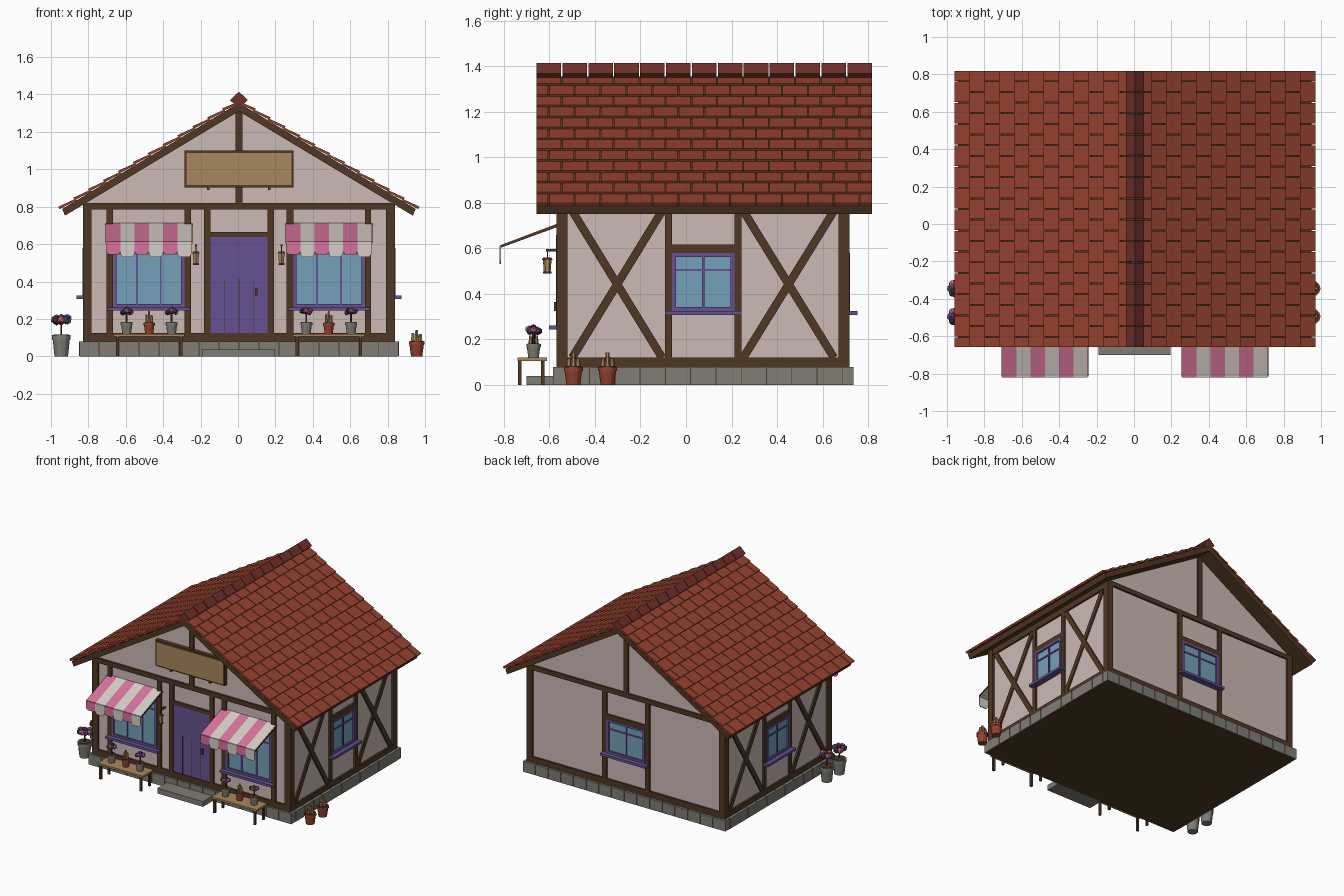
import bpy, bmesh, math, random
from mathutils import Matrix, Vector

if "Cube" in bpy.data.objects:
    bpy.data.objects.remove(bpy.data.objects["Cube"])
random.seed(4)

def lin(c):
    return tuple((v / 255 / 12.92) if v < 11 else ((v / 255 + 0.055) / 1.055) ** 2.4 for v in c) + (1,)

COLOURS = {
    "plaster": (203, 186, 181), "dark_timber": (80, 55, 35), "roof_red": (148, 65, 46),
    "ridge_red": (112, 48, 42), "stone": (128, 125, 117), "purple_paint": (102, 81, 146),
    "glass": (116, 160, 184), "pink_cloth": (214, 114, 155), "white_cloth": (214, 206, 199),
    "tan_wood": (168, 135, 92)}
MATS = {}
for n, c in COLOURS.items():
    MATS[n] = bpy.data.materials.new(n)
    MATS[n].diffuse_color = lin(c)

CX = 0.005                                   # centre line of the house
XL, XR, YF, YB = CX - 0.82, CX + 0.82, -0.555, 0.705   # plaster planes
FRAMES = {                                   # (along, up, depth) -> world
    "y": lambda u, v, w: (u, w, v),
    "x": lambda u, v, w: (w, u, v),
    "front": lambda u, v, w: (u, YF - w, v),
    "back": lambda u, v, w: (u, YB + w, v),
    "right": lambda u, v, w: (XR + w, u, v),
    "left": lambda u, v, w: (XL - w, u, v)}
parts = {}

def part(name, mat):
    bm, mats = parts.setdefault(name, (bmesh.new(), []))
    if mat not in mats:
        mats.append(mat)
    return bm, mats.index(mat)

def prism(name, mat, pts, a, b, frame="y"):
    bm, mi = part(name, mat)
    f = FRAMES[frame]
    lo = [bm.verts.new(f(u, v, a)) for u, v in pts]
    hi = [bm.verts.new(f(u, v, b)) for u, v in pts]
    n = len(pts)
    faces = [bm.faces.new(lo), bm.faces.new(hi[::-1])]
    faces += [bm.faces.new((lo[i], hi[i], hi[(i + 1) % n], lo[(i + 1) % n])) for i in range(n)]
    for face in faces:
        face.material_index = mi
    bmesh.ops.recalc_face_normals(bm, faces=faces)

def rect(name, mat, u0, u1, v0, v1, a, b, frame="y"):
    prism(name, mat, [(u0, v0), (u1, v0), (u1, v1), (u0, v1)], a, b, frame)

def bar(name, mat, p, q, width, a, b, frame):
    p, q = Vector(p), Vector(q)
    d = (q - p).normalized() * width / 2
    s = Vector((-d.y, d.x))
    prism(name, mat, [p + s, q + s, q - s, p - s], a, b, frame)

def cone(name, mat, x, y, z0, z1, r0, r1, sides=12):
    bm, mi = part(name, mat)
    vs = bmesh.ops.create_cone(bm, cap_ends=True, segments=sides, radius1=r0, radius2=r1, depth=z1 - z0,
                               matrix=Matrix.Translation((x, y, (z0 + z1) / 2)))["verts"]
    for f in {f for v in vs for f in v.link_faces}:
        f.material_index = mi

def ball(name, mat, x, y, z, r):
    bm, mi = part(name, mat)
    vs = bmesh.ops.create_icosphere(bm, subdivisions=1, radius=r, matrix=Matrix.Translation((x, y, z)))["verts"]
    for f in {f for v in vs for f in v.link_faces}:
        f.material_index = mi

# foundation: dark core with a ring of stone blocks
BX0, BX1, BY0, BY1 = CX - 0.855, CX + 0.855, -0.585, 0.737
rect("foundation_core", "dark_timber", BX0 + .006, BX1 - .006, 0, .077, BY0 + .006, BY1 - .006)
def stones(a, b, n, place):
    step = (b - a) / n
    for i in range(n):
        place(a + i * step + .002, a + (i + 1) * step - .002)
for y in (BY0, BY1 - .05):
    stones(BX0, BX1, 16, lambda a, b: rect("foundation_stones", "stone", a, b, .001, .08, y, y + .05))
for x in (BX0, BX1 - .05):
    stones(BY0 + .05, BY1 - .05, 11, lambda a, b: rect("foundation_stones", "stone", x, x + .05, .001, .08, a, b))
rect("door_step", "stone", -.19, .195, 0, .04, -.70, BY0)

# plaster body with gables
prism("walls", "plaster", [(XL, .075), (XR, .075), (XR, .82), (CX, 1.32), (XL, .82)], YF, YB)

# timber frame
D0, D1 = -.01, .014
def beam(side, u0, u1, v0, v1):
    rect("timber_frame", "dark_timber", u0, u1, v0, v1, D0, D1, side)
for sx in (-1, 1):
    x0, x1 = sorted((CX + sx * .787, CX + sx * .835))
    for y0, y1 in ((-.569, -.52), (.67, .719)):
        rect("corner_posts", "dark_timber", x0, x1, .08, .815, y0, y1)
for side in ("front", "back"):
    beam(side, XL, XR, .08, .125)
    beam(side, XL, XR, .785, .82)
    beam(side, CX - .019, CX + .019, .82, 1.32)
for side in ("left", "right"):
    beam(side, -.53, .68, .08, .12)
    beam(side, -.53, .68, .765, .81)
    beam(side, -.092, -.062, .12, .77)
    beam(side, .213, .245, .12, .77)
    beam(side, -.062, .213, .58, .617)
    for a, b in ((-.50, -.105), (.252, .65)):
        bar("cross_braces", "dark_timber", (a, .765), (b, .12), .036, D0, .011, side)
        bar("cross_braces", "dark_timber", (a, .12), (b, .765), .036, D0, .010, side)
for s in (-1, 1):
    for c, w in ((.69, .034), (.273, .036), (.170, .034)):
        beam("front", CX + s * c - w / 2, CX + s * c + w / 2, .125, .785)
    beam("back", CX + s * .18 - .018, CX + s * .18 + .018, .125, .785)
beam("front", -.18, .19, .637, .665)
beam("back", CX - .18, CX + .18, .58, .617)

# windows
def window(side, u0, u1, z0, z1, bars, cross):
    rect("window_glass", "glass", u0, u1, z0, z1, -.01, .003, side)
    def strip(a, b, c, d, depth=.016):
        rect("window_frames", "purple_paint", a, b, c, d, -.01, depth, side)
    t = .017
    strip(u0, u0 + t, z0, z1); strip(u1 - t, u1, z0, z1)
    strip(u0, u1, z1 - t, z1); strip(u0, u1, z0, z0 + t)
    for i in range(1, bars + 1):
        u = u0 + (u1 - u0) * i / (bars + 1)
        strip(u - .005, u + .005, z0, z1, .010)
    strip(u0, u1, cross - .005, cross + .005, .009)
    strip(u0 - .03, u1 + .03, z0 - .018, z0, .048)
for s in (-1, 1):
    c = CX + s * .4815
    window("front", c - .19, c + .19, .262, .66, 2, .55)
for side in ("left", "right"):
    window(side, -.062, .213, .325, .58, 1, .505)
window("back", CX - .162, CX + .162, .325, .58, 1, .505)

# door with plank grooves and handle
rect("door", "purple_paint", -.153, .157, .125, .637, -.01, .008, "front")
for x in (-.073, .005, .082):
    rect("door_grooves", "dark_timber", x - .002, x + .002, .125, .415, .006, .0095, "front")
rect("door_handle", "dark_timber", .09, .105, .325, .365, .005, .025, "front")

# sign board
rect("sign_frame", "dark_timber", -.287, .297, .903, 1.1, 0, .03, "front")
rect("sign_face", "tan_wood", -.275, .285, .915, 1.088, .02, .035, "front")
for x in (-.16, .168):
    rect("sign_frame", "dark_timber", x - .007, x + .007, .89, .905, 0, .03, "front")

# roof deck, tiles and ridge caps
RY0, RY1, EAVE, SL, TOP = -.66, .82, .945, .6, 1.355
prism("roof_deck", "dark_timber",
      [(CX - EAVE, TOP - SL * EAVE), (CX, TOP), (CX + EAVE, TOP - SL * EAVE),
       (CX + EAVE - .015, TOP - .045 - SL * (EAVE - .015)), (CX, TOP - .045),
       (CX - EAVE + .015, TOP - .045 - SL * (EAVE - .015))], RY0 + .003, RY1 - .003)
ROWS, COLS = 12, 13
along = Vector((1, -SL)).normalized()
up = Vector((SL, 1)).normalized()
pitch = (EAVE + .01) / along.x / ROWS
tile = (RY1 - RY0) / COLS
for r in range(ROWS):
    a = Vector((0, TOP)) + along * max(.02, r * pitch - .008)
    b = Vector((0, TOP)) + along * ((r + 1) * pitch)
    prof = [a, b + up * .006, b + up * .021, a + up * .010]
    edges = [RY0 + i * tile + (r % 2) * tile / 2 for i in range(COLS + 1)]
    if r % 2:
        edges = [RY0] + edges[:-1] + [RY1]
    for y0, y1 in zip(edges, edges[1:]):
        for s in (-1, 1):
            prism("roof_tiles", "roof_red", [(CX + s * p.x, p.y) for p in prof], y0 + .0025, y1 - .0025)
for i in range(COLS):
    prism("ridge_caps", "ridge_red", [(CX - .048, 1.37), (CX, 1.325), (CX + .048, 1.37), (CX, 1.415)],
          RY0 + i * tile + .003, RY0 + (i + 1) * tile - .003)

# striped awnings with a scalloped valance
for x0, x1 in ((-.705, -.248), (.257, .714)):
    w = (x1 - x0) / 6
    for i in range(6):
        a, b = x0 + i * w, x0 + (i + 1) * w
        mat = ("pink_cloth", "white_cloth")[i % 2]
        prism("awnings", mat, [(YF, .713), (-.815, .615), (-.815, .605), (YF, .70)], a, b, "x")
        low = (.545, .532)[i % 2]
        prism("awnings", mat, [(a, .613), (b, .613), (b, low + .014), (b - .012, low), (a + .012, low),
                               (a, low + .014)], -.82, -.814, "y")
    for x in (x0 - .004, x1):
        prism("awning_rods", "dark_timber", [(YF, .711), (-.815, .613), (-.815, .603), (YF, .698)], x, x + .004, "x")

# lanterns on brackets
for x in (-.225, .232):
    rect("lantern_brackets", "dark_timber", x - .006, x + .006, .587, .597, 0, .06, "front")
    rect("lantern_brackets", "dark_timber", x - .002, x + .002, .555, .59, .052, .056, "front")
    cone("lanterns", "tan_wood", x, -.61, .498, .55, .015, .019, 6)
    cone("lanterns", "dark_timber", x, -.61, .55, .560, .024, .018, 6)
    cone("lanterns", "dark_timber", x, -.61, .489, .498, .019, .019, 6)

# potted plants
def pot(x, y, z, h, r, mat):
    cone("plant_pots", mat, x, y, z, z + h * .8, r * .72, r * .92)
    cone("plant_pots", mat, x, y, z + h * .78, z + h, r, r)
    cone("pot_soil", "dark_timber", x, y, z + h, z + h + .003, r * .85, r * .85)

def flowers(x, y, z, spread, height):
    cone("flower_stems", "dark_timber", x, y, z, z + height * .6, .006, .006, 6)
    for i in range(9):
        t = i * math.tau / 8
        k = 0 if i == 8 else spread * .62
        ball("flower_heads", ("pink_cloth", "purple_paint", "dark_timber")[i % 3], x + k * math.cos(t),
             y + k * math.sin(t), z + height * (.62 + .16 * random.random() + (.1 if i == 8 else 0)), spread * .42)

def cactus(x, y, z, r, h):
    for dx, dy, k in ((0, 0, 1), (r, 0, .65), (-r, .3 * r, .7), (0, -r, .6), (.2 * r, r, .6)):
        cone("cactus_plants", "tan_wood", x + dx, y + dy, z, z + h * k, r * .6, r * .4, 6)

# benches with their three pots
for s in (-1, 1):
    c = CX + s * .48
    rect("bench_tops", "tan_wood", c - .19, c + .19, .106, .12, -.74, -.61)
    for dx in (-.17, .17):
        for y in (-.73, -.63):
            rect("bench_legs", "dark_timber", c + dx - .008, c + dx + .008, 0, .106, y - .008, y + .008)
    for dx in (-.12, .12):
        pot(c + dx, -.67, .12, .06, .032, "stone")
        flowers(c + dx, -.67, .18, .037, .085)
    pot(c, -.67, .12, .058, .03, "roof_red")
    cactus(c, -.67, .178, .014, .065)

# pots beside the house
for y in (-.345, -.495):
    pot(-.945, y, 0, .115, .05, "stone")
    flowers(-.945, y, .115, .055, .115)
    pot(.955, y, 0, .08, .042, "roof_red")
    cactus(.955, y, .08, .02, .062)

for name, (bm, mats) in parts.items():
    me = bpy.data.meshes.new(name)
    bm.to_mesh(me)
    bm.free()
    for m in mats:
        me.materials.append(MATS[m])
    bpy.context.collection.objects.link(bpy.data.objects.new(name, me))

for m in bpy.data.materials:
    if m.users and not m.is_grease_pencil:
        m.use_nodes = True
        m.node_tree.nodes["Principled BSDF"].inputs["Base Color"].default_value = m.diffuse_color
